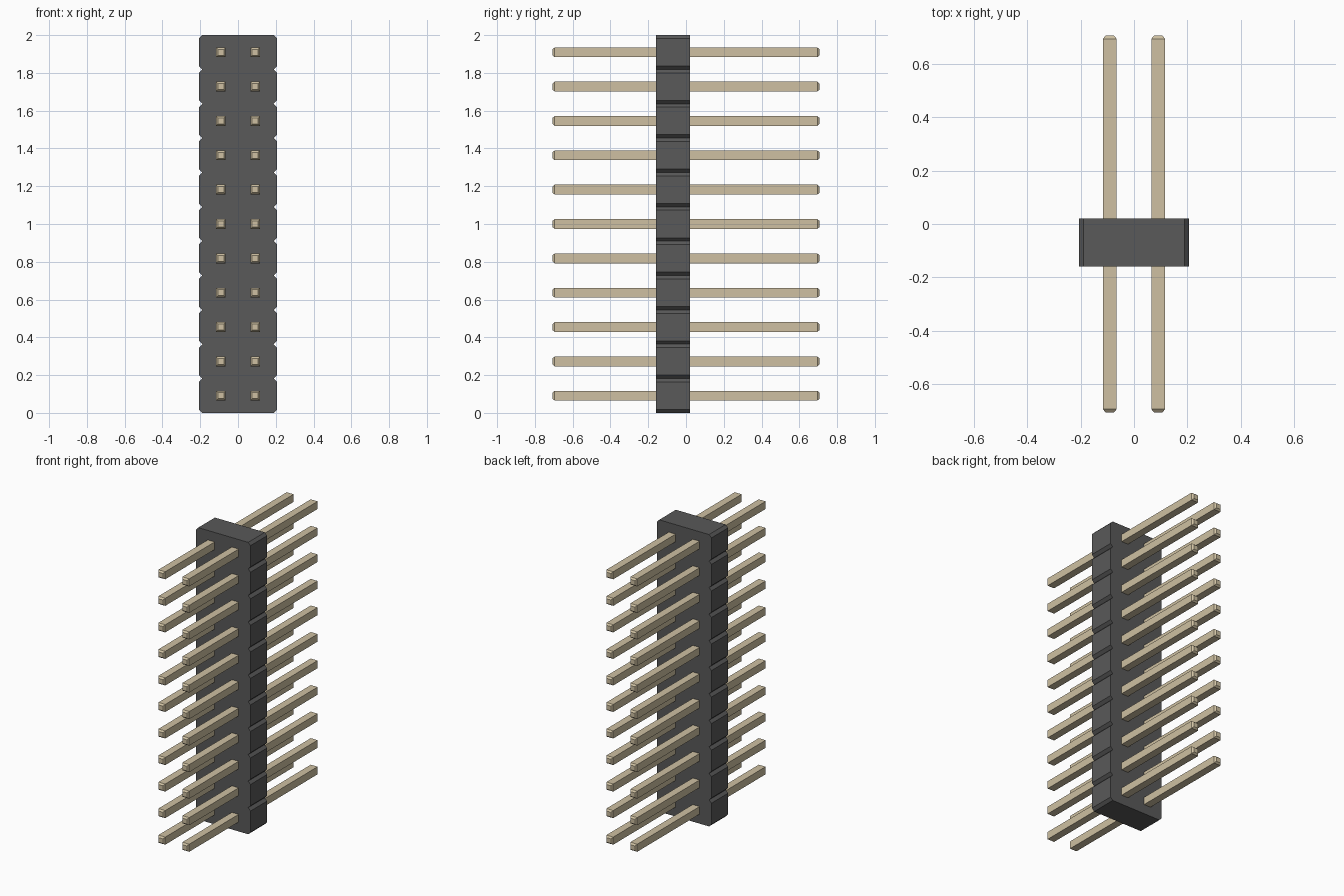
import bpy, bmesh

if "Cube" in bpy.data.objects:
    bpy.data.objects.remove(bpy.data.objects["Cube"])

N = 11                 # rows of pins
PITCH = 2.0 / N
C = 0.018              # housing corner chamfer
W = 0.207              # housing half width


def material(name, rgb):
    m = bpy.data.materials.new(name)
    m.diffuse_color = (*rgb, 1)
    m.use_nodes = True
    m.node_tree.nodes["Principled BSDF"].inputs["Base Color"].default_value = m.diffuse_color
    return m


def loft(name, rings, mat):
    """Join successive rings of points with quads and cap both ends."""
    bm = bmesh.new()
    loops = [[bm.verts.new(p) for p in r] for r in rings]
    n = len(loops[0])
    for a, b in zip(loops, loops[1:]):
        for i in range(n):
            j = (i + 1) % n
            bm.faces.new((a[i], a[j], b[j], b[i]))
    bm.faces.new(loops[0])
    bm.faces.new(loops[-1])
    bmesh.ops.recalc_face_normals(bm, faces=bm.faces)
    me = bpy.data.meshes.new(name)
    bm.to_mesh(me)
    bm.free()
    me.materials.append(mat)
    ob = bpy.data.objects.new(name, me)
    bpy.context.collection.objects.link(ob)
    return ob


plastic = material("dark_plastic", (0.1, 0.1, 0.1))
metal = material("pale_gold", (0.62, 0.53, 0.36))

# Housing: notched outline extruded front to back
right = [(W - C, 0)]
for i in range(N):
    right += [(W, i * PITCH + C), (W, (i + 1) * PITCH - C),
              (W - C, (i + 1) * PITCH)]
outline = right + [(-x, z) for x, z in reversed(right)]
loft("housing", [[(x, y, z) for x, z in outline] for y in (-0.16, 0.02)], plastic)

# Square pins with tapered tips
H, TIP, L, T = 0.026, 0.016, 0.707, 0.012
sections = [(-L, TIP), (-L + T, H), (L - T, H), (L, TIP)]
rings = [[(sx * h, y, sz * h) for sx, sz in ((-1, -1), (1, -1), (1, 1), (-1, 1))]
         for y, h in sections]
pin = loft("pin", rings, metal)
for row in range(N):
    for side in (-1, 1):
        ob = pin if (row, side) == (0, -1) else pin.copy()
        if ob is not pin:
            bpy.context.collection.objects.link(ob)
        ob.location = (side * PITCH / 2, 0, (row + 0.5) * PITCH)
